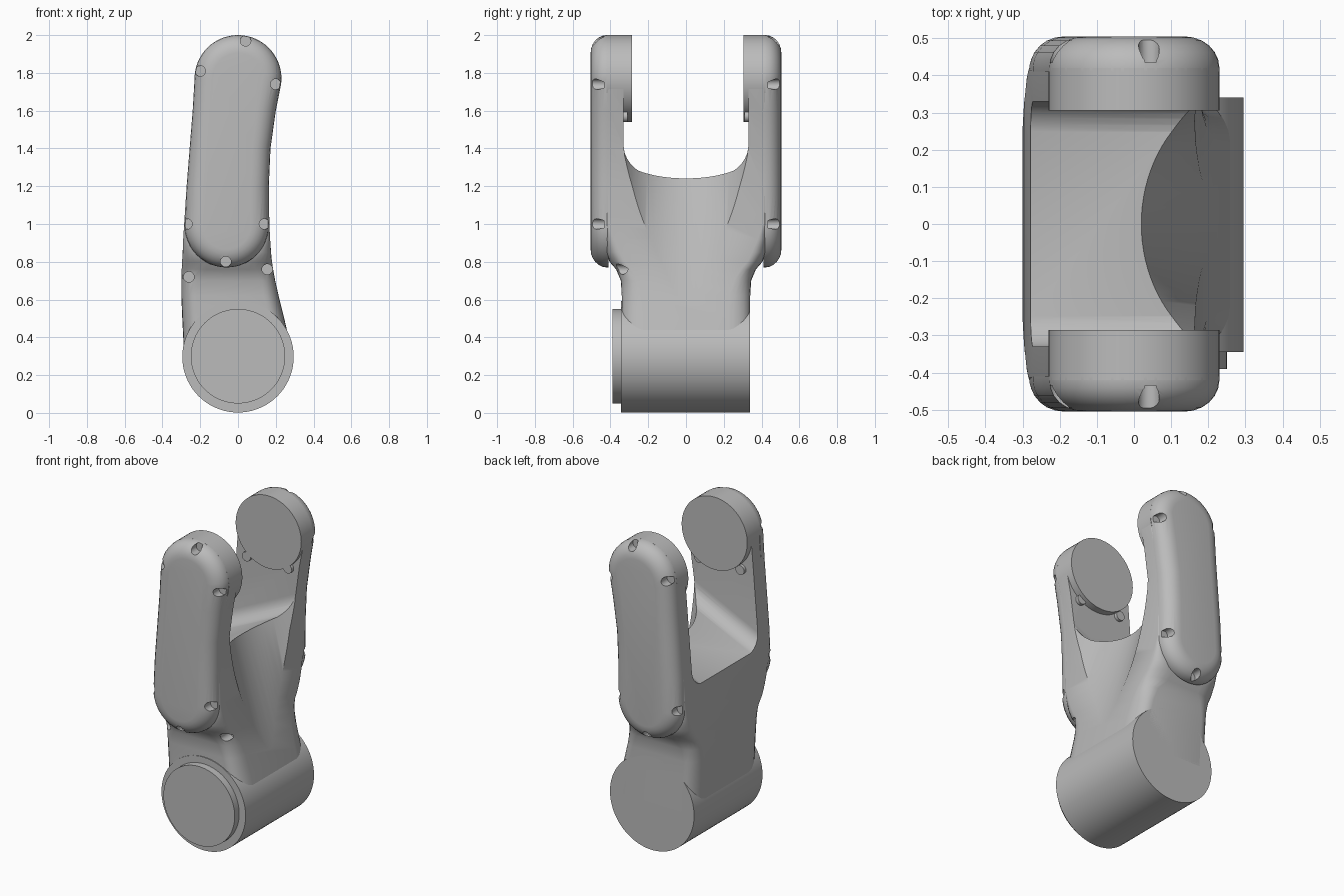
import bpy, bmesh, math
from mathutils import Vector

if "Cube" in bpy.data.objects:
    bpy.data.objects.remove(bpy.data.objects["Cube"])

grey = bpy.data.materials.new("plain grey")
grey.use_nodes = True
grey.diffuse_color = (0.5, 0.5, 0.5, 1)
grey.node_tree.nodes["Principled BSDF"].inputs["Base Color"].default_value = (0.5, 0.5, 0.5, 1)

WALL, PLATE, OUTER = 0.33, 0.42, 0.505   # arm inner wall, cover seam, cover face


def loft(name, rings):
    """Skin a list of equal-length rings and cap both ends."""
    bm = bmesh.new()
    loops = [[bm.verts.new(p) for p in ring] for ring in rings]
    n = len(loops[0])
    for a, b in zip(loops, loops[1:]):
        for i in range(n):
            bm.faces.new((a[i], a[(i + 1) % n], b[(i + 1) % n], b[i]))
    bm.faces.new(loops[0])
    bm.faces.new(loops[-1])
    bmesh.ops.recalc_face_normals(bm, faces=bm.faces)
    mesh = bpy.data.meshes.new(name)
    bm.to_mesh(mesh)
    bm.free()
    mesh.materials.append(grey)
    ob = bpy.data.objects.new(name, mesh)
    bpy.context.collection.objects.link(ob)
    return ob


def disc(name, x, z, r, y0, y1, n=64):
    """Cylinder lying along y."""
    ang = [math.tau * i / n for i in range(n)]
    return loft(name, [[(x + r * math.cos(a), y, z + r * math.sin(a)) for a in ang]
                       for y in (y0, y1)])


def cut(ob, cutter):
    cutter.hide_render = True
    mod = ob.modifiers.new("cut", 'BOOLEAN')
    mod.operation, mod.solver, mod.object = 'DIFFERENCE', 'EXACT', cutter
    bpy.context.view_layer.objects.active = ob
    bpy.ops.object.modifier_apply(modifier=mod.name)
    bpy.data.objects.remove(cutter)


def smooth(ob, angle=35):
    bpy.ops.object.select_all(action='DESELECT')
    ob.select_set(True)
    bpy.context.view_layer.objects.active = ob
    bpy.ops.object.shade_smooth_by_angle(angle=math.radians(angle))


# Fork body: rounded sections (z, x min, x max, half depth, corner x, corner y)
SECTIONS = [
    (0.30, -.285, .290, .340, .08, .12), (0.50, -.295, .245, .340, .08, .12),
    (0.62, -.300, .215, .340, .08, .11), (0.70, -.300, .197, .345, .09, .09),
    (0.76, -.298, .186, .370, .13, .08), (0.80, -.296, .180, .405, .13, .08),
    (0.85, -.293, .175, .420, .08, .07), (0.92, -.290, .170, .420, .03, .04),
    (1.00, -.285, .166, .420, .01, .01), (1.20, -.272, .163, .420, .01, .01),
    (1.40, -.256, .172, .420, .01, .01), (1.60, -.240, .200, .420, .01, .01),
    (1.72, -.230, .224, .420, .01, .01), (1.77, -.228, .230, .420, .01, .01)]


def section(z, x0, x1, hy, rx, ry, steps=6):
    ring = []
    for q, (cx, cy) in enumerate([(x1 - rx, hy - ry), (x0 + rx, hy - ry),
                                  (x0 + rx, ry - hy), (x1 - rx, ry - hy)]):
        for k in range(steps + 1):
            a = math.pi / 2 * (q + k / steps)
            ring.append((cx + rx * math.cos(a), cy + ry * math.sin(a), z))
    return ring


body = loft("fork_body", [section(*s) for s in SECTIONS])

# Slot between the arms: filleted floor rising toward +x
fillet, slope = 0.1, 0.48
slot_rings = []
for x in (-0.5, 0.5):
    floor = 1.23 + slope * x
    ring = [(x, -WALL, 2.5), (x, WALL, 2.5)]
    for k in range(17):
        a = math.pi * k / 16
        side = WALL - fillet if k < 8 else fillet - WALL
        if k == 8:
            continue
        ring.append((x, side + fillet * math.cos(a), floor + fillet - fillet * math.sin(a)))
    slot_rings.append(ring)
cut(body, loft("slot_cutter", slot_rings))

# Leaning round scoop in the +x face
scoop_r = 0.375
scoop = []
for z in (0.2, 2.2):
    cx = 0.02 + scoop_r - 0.31 * (z - 1.24)
    scoop.append([(cx + scoop_r * math.cos(math.tau * i / 96),
                   scoop_r * math.sin(math.tau * i / 96), z) for i in range(96)])
# Keep the scoop clear of the arms by clipping its depth
scoop = [[(x, max(-WALL, min(WALL, y)), z) for x, y, z in ring] for ring in scoop]
cut(body, loft("scoop_cutter", scoop))

# Bolt pockets on the front of the neck
for x, z in ((-0.26, 0.72), (0.155, 0.76)):
    cut(body, disc("pocket_cutter", x, z, 0.028, -0.265, -0.6, 20))
smooth(body)

# Lower joint barrel with a stepped cap in front
smooth(disc("lower_barrel", 0, 0.297, 0.295, -0.345, 0.34, 72))
smooth(disc("barrel_cap", 0, 0.3, 0.25, -0.39, -0.33, 72))

# Cover outline: side edges follow the body, round at both ends
TOP, BOTTOM = (0.0, 1.77, 0.23), (-0.06, 0.992, 0.222)


def arc(c, start, n=24):
    return [Vector((c[0] + c[2] * math.cos(start + math.pi * i / n),
                    c[1] + c[2] * math.sin(start + math.pi * i / n))) for i in range(n + 1)]


edges = [s for s in SECTIONS if 1.1 < s[0] < 1.7]
outline = (arc(TOP, 0) + [Vector((s[1], s[0])) for s in reversed(edges)]
           + arc(BOTTOM, math.pi) + [Vector((s[2], s[0])) for s in edges])


def inset(points, d):
    out = []
    for i, p in enumerate(points):
        t = (points[(i + 1) % len(points)] - points[i - 1]).normalized()
        out.append(p + d * Vector((-t.y, t.x)))
    return out


POCKETS = [(-0.2, 1.81), (0.04, 1.97), (0.2, 1.74), (-0.27, 1.0), (0.14, 1.0), (-0.065, 0.8)]

for side, name, inner in ((-1, "front", 0.285), (1, "back", 0.305)):
    # Domed cover plate
    rings = [[(p.x, side * (PLATE - 0.01), p.y) for p in outline]]
    for k in range(7):
        a = math.pi / 2 * k / 6
        y = side * (PLATE + (OUTER - PLATE) * math.sin(a))
        rings.append([(p.x, y, p.y) for p in inset(outline, 0.095 * (1 - math.cos(a)))])
    cover = loft(name + "_arm_cover", rings)
    for x, z in POCKETS:
        cut(cover, disc("pocket_cutter", x, z, 0.028, side * 0.435, side * 0.6, 20))
    smooth(cover, 30)

    # Upper joint disc and its two small stops
    smooth(disc(name + "_joint_disc", 0, 1.77, 0.23, side * inner, side * PLATE))
    for x in (-0.16, 0.13):
        smooth(disc(name + "_joint_stop", x, 1.57, 0.03, side * 0.31, side * 0.35, 16))
